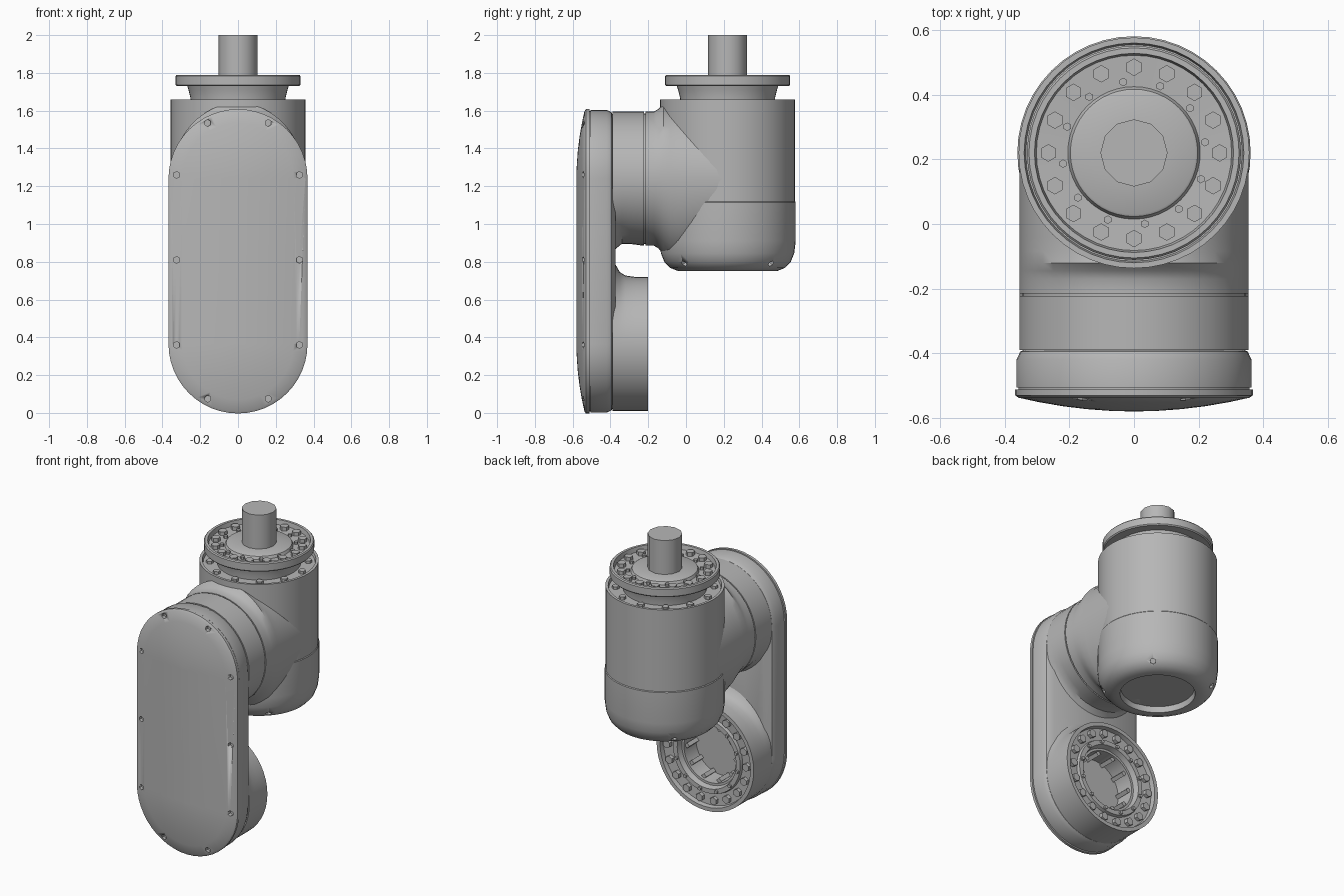
import bpy, bmesh
from math import sin, cos, pi, tau
from mathutils import Matrix, Vector

cube = bpy.data.objects.get("Cube")
if cube:
    bpy.data.objects.remove(cube, do_unlink=True)

SEG = 48
LOW_Z, HIGH_Z, TOWER_Y = 0.365, 1.24, 0.22

grey = bpy.data.materials.new("machine grey")
grey.use_nodes = True
grey.diffuse_color = (0.47, 0.47, 0.47, 1)
grey.node_tree.nodes["Principled BSDF"].inputs["Base Color"].default_value = grey.diffuse_color


def finish(name, bm, angle=32):
    bmesh.ops.recalc_face_normals(bm, faces=bm.faces)
    mesh = bpy.data.meshes.new(name)
    bm.to_mesh(mesh)
    bm.free()
    mesh.materials.append(grey)
    ob = bpy.data.objects.new(name, mesh)
    bpy.context.collection.objects.link(ob)
    bpy.ops.object.select_all(action="DESELECT")
    ob.select_set(True)
    bpy.context.view_layer.objects.active = ob
    bpy.ops.object.shade_smooth_by_angle(angle=angle * pi / 180)
    return ob


def loft(name, rings):
    """Skin a list of equal-length point rings and cap both ends."""
    bm = bmesh.new()
    rows = [[bm.verts.new(p) for p in ring] for ring in rings]
    for a, b in zip(rows, rows[1:]):
        for i in range(len(a)):
            j = (i + 1) % len(a)
            bm.faces.new((a[i], a[j], b[j], b[i]))
    bm.faces.new(rows[0])
    bm.faces.new(rows[-1])
    return finish(name, bm)


def oval(y, cz, w, up, down):
    """Ring facing y with separate upper and lower heights."""
    pts = []
    for i in range(SEG):
        t = tau * i / SEG
        pts.append((w * cos(t), y, cz + (up if sin(t) > 0 else down) * sin(t)))
    return pts


def capsule(r, y):
    """Upright stadium ring facing y."""
    half = SEG // 2
    return [(r * cos(pi * i / half + k * pi), y,
             (LOW_Z if k else HIGH_Z) + r * sin(pi * i / half + k * pi))
            for k in (0, 1) for i in range(half + 1)]


def lathe(name, profile, seg=SEG):
    """Revolve (radius, z) pairs about the tower axis."""
    return loft(name, [[(r * cos(tau * i / seg), TOWER_Y + r * sin(tau * i / seg), z)
                        for i in range(seg)] for r, z in profile])


def studs(name, places, r, depth, sides=6):
    """One object holding a short prism at every (position, direction)."""
    bm = bmesh.new()
    for pos, axis in places:
        turn = Vector(axis).to_track_quat("Z", "Y").to_matrix().to_4x4()
        bmesh.ops.create_cone(bm, cap_ends=True, segments=sides, radius1=r, radius2=r,
                              depth=depth, matrix=Matrix.Translation(pos) @ turn)
    return finish(name, bm, 20)


def cut(ob, cutter):
    mod = ob.modifiers.new("holes", "BOOLEAN")
    mod.operation, mod.solver, mod.object = "DIFFERENCE", "EXACT", cutter
    bpy.context.view_layer.objects.active = ob
    bpy.ops.object.modifier_apply(modifier=mod.name)
    bpy.data.objects.remove(cutter, do_unlink=True)


def tower_ring(n, r, z, phase=0.0):
    return [((r * cos(tau * i / n + phase), TOWER_Y + r * sin(tau * i / n + phase), z), (0, 0, 1))
            for i in range(n)]


def socket_ring(n, r, y, phase=0.0):
    return [((r * cos(tau * i / n + phase), y, LOW_Z + r * sin(tau * i / n + phase)), (0, 1, 0))
            for i in range(n)]


# Domed front cover with screw holes along its edge
R = 0.368
dome = [capsule(R * s, -0.58 + 0.045 * s * s) for s in (0.97, 0.8, 0.6, 0.4, 0.2, 0.03)]
cover = loft("front_cover", [capsule(R - 0.01, -0.5), capsule(R - 0.01, -0.512),
                             capsule(R, -0.512), capsule(R, -0.53)] + dome)
holes = [((s * x, -0.55, z), (0, 1, 0)) for s in (-1, 1)
         for x, z in ((0.325, 1.26), (0.325, 0.81), (0.325, 0.36), (0.16, 1.535), (0.16, 0.075))]
cut(cover, studs("cover_hole_cutter", holes, 0.018, 0.06))

# Arm web joining the two bosses
loft("arm_web", [capsule(0.364, -0.506), capsule(0.364, -0.42),
                 capsule(0.352, -0.395), capsule(0.31, -0.372)])

# Lower boss: filleted outside, stepped open socket inside
B = 0.355
outer = [(-0.39, 0.45), (-0.37, 0.415), (-0.35, 0.38), (-0.32, 0.362), (-0.27, B), (-0.2, B)]
inner = [(-0.2, 0.33), (-0.23, 0.325), (-0.235, 0.25), (-0.215, 0.245), (-0.215, 0.215),
         (-0.25, 0.205), (-0.25, 0.19), (-0.368, 0.185)]
loft("lower_boss", [oval(y, LOW_Z, B, up, B) for y, up in outer]
     + [oval(y, LOW_Z, r, r, r) for y, r in inner])
studs("socket_bolts", socket_ring(18, 0.29, -0.226), 0.026, 0.035)
studs("socket_inner_bolts", socket_ring(12, 0.23, -0.212, 0.2), 0.012, 0.02)
studs("socket_ribs", socket_ring(10, 0.178, -0.315), 0.018, 0.1, 4)

# Upper boss with a thin parting groove behind it
loft("upper_boss", [oval(y, HIGH_Z, B, B, d) for y, d in
                    ((-0.39, 0.40), (-0.37, 0.37), (-0.34, B - 0.01), (-0.3, B - 0.01), (-0.223, B))])
loft("parting_groove", [oval(y, HIGH_Z, 0.345, 0.345, 0.345) for y in (-0.25, -0.19)])

# Elbow blending the horizontal joint into the tower
elbow = [(-0.215, B, B), (-0.17, B, B), (-0.145, 0.37, 0.37), (-0.12, 0.4, 0.4),
         (-0.085, 0.385, 0.435), (-0.04, 0.38, 0.458), (0.05, 0.37, 0.45), (0.2, 0.36, 0.40)]
loft("elbow", [oval(y, HIGH_Z, B, up, down) for y, up, down in elbow])

# Vertical tower with rounded base, bottom recess and recessed top rim
tower = lathe("tower", [(0.22, 0.79), (0.225, 0.752), (0.265, 0.752), (0.305, 0.768), (0.335, 0.80),
                        (0.353, 0.845), (0.361, 0.91), (0.361, 1.115), (0.357, 1.12),
                        (0.357, 1.66), (0.34, 1.66), (0.335, 1.64), (0.2, 1.64)])
base_holes = []
for i in range(4):
    t = pi / 4 + i * pi / 2
    base_holes.append(((0.325 * cos(t), TOWER_Y + 0.325 * sin(t), 0.79), (cos(t), sin(t), -0.7)))
cut(tower, studs("base_hole_cutter", base_holes, 0.018, 0.05))
studs("tower_rim_bolts", tower_ring(12, 0.295, 1.645, 0.1), 0.022, 0.025)

# Neck and bolted output flange
lathe("neck", [(0.25, 1.63), (0.252, 1.67), (0.262, 1.71), (0.27, 1.735)])
lathe("flange", [(0.26, 1.73), (0.325, 1.73), (0.331, 1.737), (0.331, 1.783), (0.325, 1.79),
                 (0.308, 1.79), (0.302, 1.76), (0.205, 1.755), (0.197, 1.772), (0.19, 1.776), (0.06, 1.776)])
studs("flange_bolts", tower_ring(16, 0.265, 1.762), 0.027, 0.04)
studs("flange_inner_bolts", tower_ring(12, 0.222, 1.76, 0.15), 0.013, 0.025)

# Output shaft
lathe("output_shaft", [(0.104, 1.76), (0.104, 2.0)], 12)
